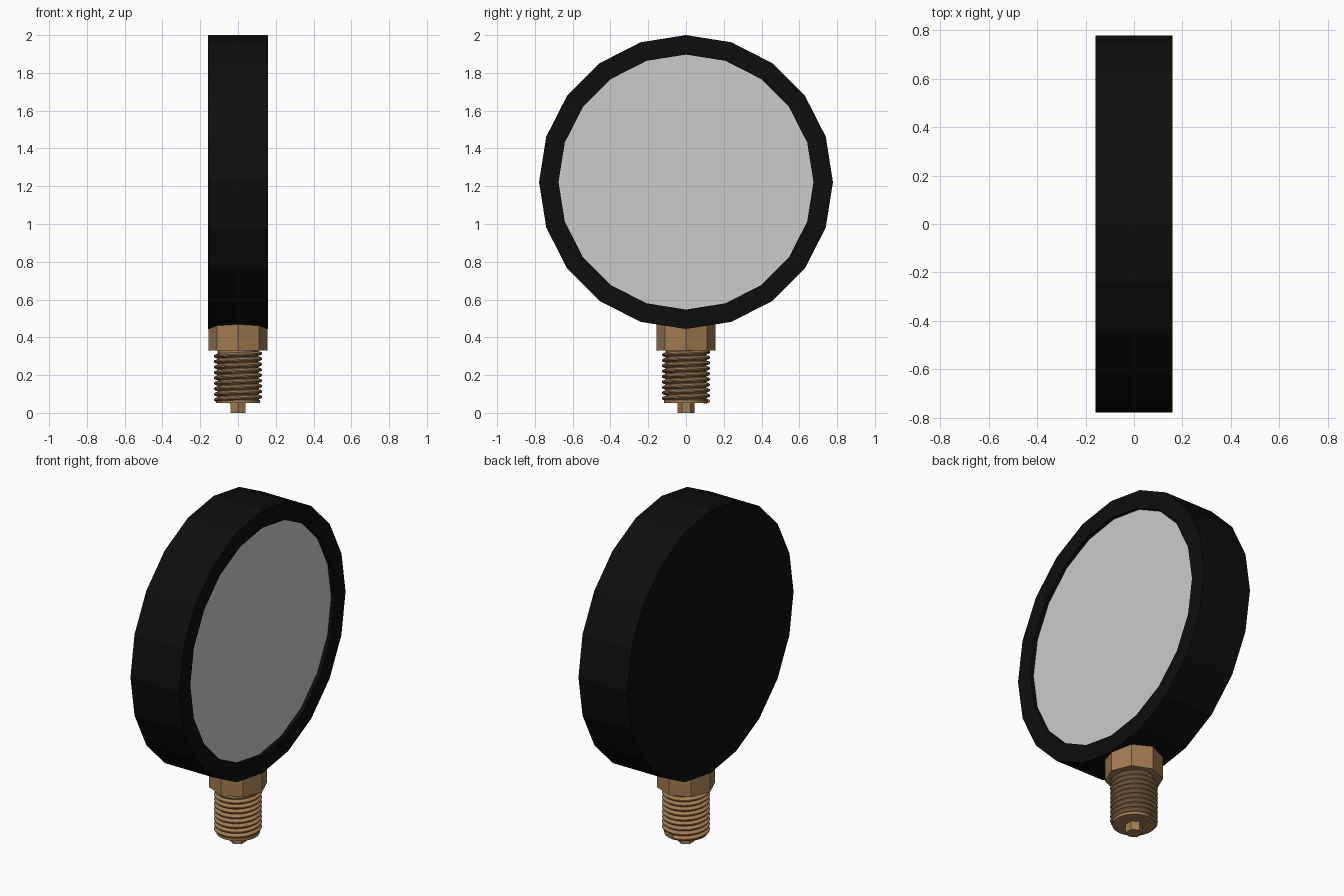
import bpy, bmesh, math
from mathutils import Vector

if "Cube" in bpy.data.objects:
    bpy.data.objects.remove(bpy.data.objects["Cube"])

CZ, R = 1.222, 0.778          # gauge centre height and radius


def material(name, rgb):
    m = bpy.data.materials.new(name)
    m.diffuse_color = (*rgb, 1)
    m.use_nodes = True
    m.node_tree.nodes["Principled BSDF"].inputs["Base Color"].default_value = m.diffuse_color
    return m


black = material("black_casing", (0.004, 0.004, 0.004))
brass = material("brass", (0.36, 0.2, 0.085))


def finish(name, bm, mat=None):
    bmesh.ops.recalc_face_normals(bm, faces=bm.faces)
    me = bpy.data.meshes.new(name)
    bm.to_mesh(me)
    bm.free()
    ob = bpy.data.objects.new(name, me)
    bpy.context.collection.objects.link(ob)
    if mat:
        me.materials.append(mat)
    return ob


def lathe(name, profile, sides, mat=None, axis='Z', centre=(0, 0, 0), start=0.0):
    """Rings of (radius, position) along an axis, capped at both ends."""
    bm = bmesh.new()
    rings = []
    for r, h in profile:
        ring = []
        for i in range(sides):
            a = start + math.tau * i / sides
            c, s = r * math.cos(a), r * math.sin(a)
            p = (c, s, h) if axis == 'Z' else (h, c, s)
            ring.append(bm.verts.new(Vector(p) + Vector(centre)))
        rings.append(ring)
    for a, b in zip(rings, rings[1:]):
        for i in range(sides):
            j = (i + 1) % sides
            bm.faces.new((a[i], a[j], b[j], b[i]))
    bm.faces.new(rings[0])
    bm.faces.new(rings[-1])
    return finish(name, bm, mat)


# Round casing with a rim and shallow recess, axis along x
lathe("casing", [(R, -0.16), (R, 0.16), (0.675, 0.16), (0.675, 0.13)],
      20, black, 'X', (0, 0, CZ))
# Dial face sitting in the recess
lathe("dial", [(0.675, 0.132), (0.675, 0.138)], 20, None, 'X', (0, 0, CZ))

# Eight-sided nut, threaded stem core and six-sided tip
lathe("nut", [(0.157, 0.33), (0.157, 0.52)], 8, brass)
lathe("stem_core", [(0.117, 0.052), (0.117, 0.068), (0.108, 0.07), (0.108, 0.34)], 32, brass)
lathe("stem_tip", [(0.045, 0.0), (0.045, 0.06)], 6, brass, start=math.pi / 2)

# Helical thread: ridge section swept around the core, starting at +y
TURNS, SEG = 9, 32
section = [(0.104, -0.014), (0.122, -0.008), (0.128, -0.003),
           (0.128, 0.003), (0.122, 0.008), (0.104, 0.014)]
bm = bmesh.new()
rows = []
for i in range(TURNS * SEG + 1):
    a = math.pi / 2 + math.tau * i / SEG
    z0 = 0.063 + (0.322 - 0.063) * i / (TURNS * SEG)
    rows.append([bm.verts.new((r * math.cos(a), r * math.sin(a), z0 + dz))
                 for r, dz in section])
n = len(section)
for p, q in zip(rows, rows[1:]):
    for k in range(n):
        l = (k + 1) % n
        bm.faces.new((p[k], p[l], q[l], q[k]))
bm.faces.new(rows[0])
bm.faces.new(rows[-1])
thread = finish("screw_thread", bm, brass)

# Smooth the stem, leaving the low-poly parts flat
for name in ("stem_core", "screw_thread"):
    ob = bpy.data.objects[name]
    bpy.ops.object.select_all(action='DESELECT')
    ob.select_set(True)
    bpy.context.view_layer.objects.active = ob
    bpy.ops.object.shade_smooth_by_angle(angle=math.radians(35))
